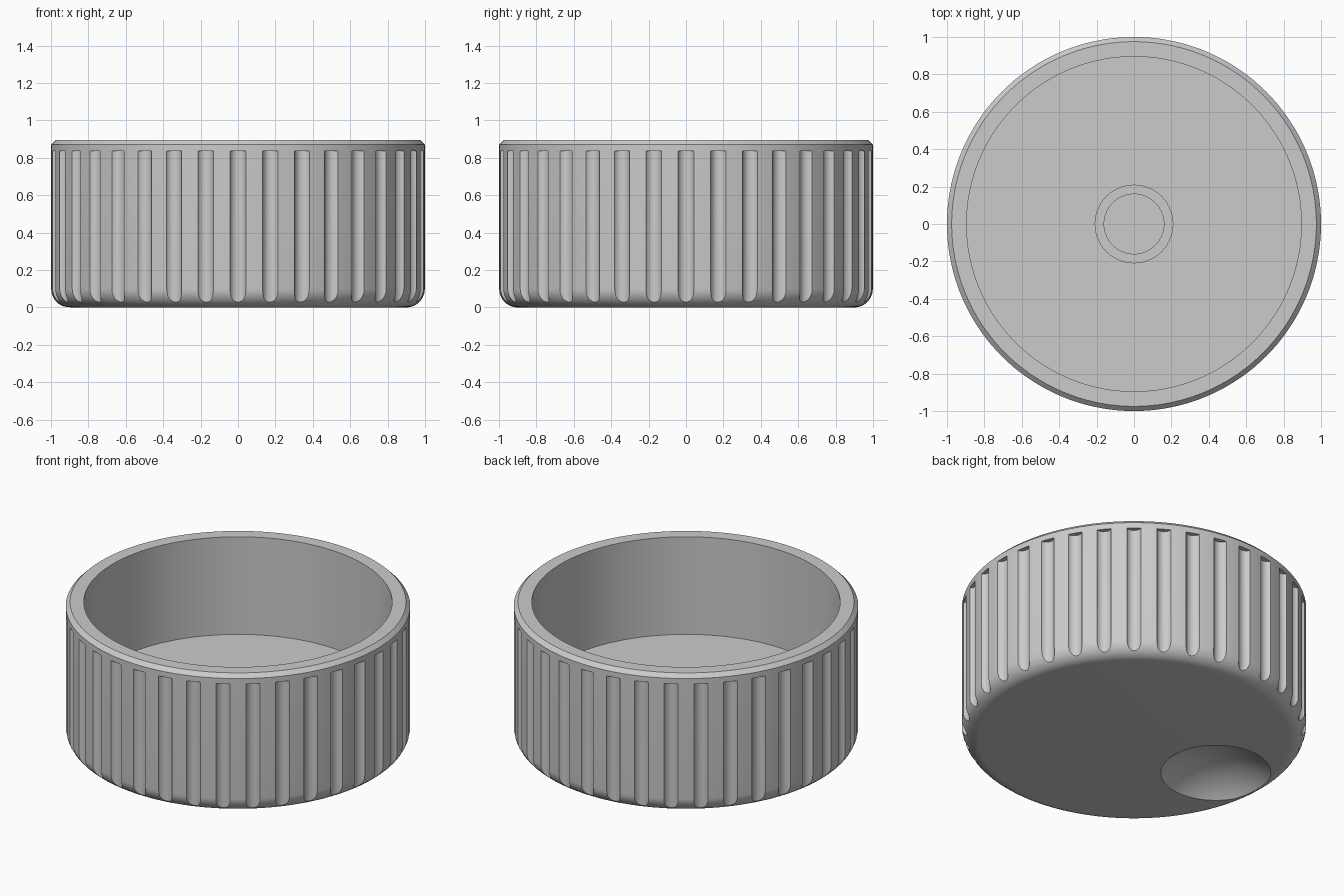
import bpy, bmesh, math
from mathutils import Matrix, Vector

cube = bpy.data.objects.get("Cube")
if cube:
    bpy.data.objects.remove(cube, do_unlink=True)

HEIGHT, FLOOR = 0.895, 0.27
INNER, FILLET, CHAMFER = 0.895, 0.1, 0.025
GROOVES = 36


def make_object(name, bm):
    bmesh.ops.recalc_face_normals(bm, faces=bm.faces)
    mesh = bpy.data.meshes.new(name)
    bm.to_mesh(mesh)
    bm.free()
    obj = bpy.data.objects.new(name, mesh)
    bpy.context.collection.objects.link(obj)
    return obj


def lathe(name, profile, steps):
    bm = bmesh.new()
    verts = [bm.verts.new((r, 0, z)) for r, z in profile]
    edges = [bm.edges.new(pair) for pair in zip(verts, verts[1:])]
    bmesh.ops.spin(bm, geom=verts + edges, cent=(0, 0, 0), axis=(0, 0, 1),
                   angle=math.tau, steps=steps, use_duplicate=False)
    bmesh.ops.remove_doubles(bm, verts=bm.verts, dist=1e-5)
    return make_object(name, bm)


def cut(obj, cutter):
    mod = obj.modifiers.new(cutter.name, 'BOOLEAN')
    mod.operation, mod.solver, mod.object = 'DIFFERENCE', 'EXACT', cutter
    bpy.ops.object.select_all(action='DESELECT')
    bpy.context.view_layer.objects.active = obj
    obj.select_set(True)
    bpy.ops.object.modifier_apply(modifier=mod.name)
    bpy.data.objects.remove(cutter, do_unlink=True)


# Hollow knob: rounded outer edge, chamfered rim, inner floor and shaft socket
corner = [(1 - FILLET + FILLET * math.sin(a), FILLET - FILLET * math.cos(a))
          for a in (math.pi / 2 * i / 10 for i in range(11))]
rim = [(1, HEIGHT - CHAMFER), (1 - CHAMFER, HEIGHT), (INNER, HEIGHT), (INNER, FLOOR)]
socket = [(0.21, FLOOR), (0.21, FLOOR + 0.1), (0.16, FLOOR + 0.1), (0.16, FLOOR), (0, FLOOR)]
knob = lathe("knob_body", [(0, 0)] + corner + rim + socket, 144)

# Vertical grip grooves running out through the rounded edge
bm = bmesh.new()
top, bottom = 0.835, -0.1
for i in range(GROOVES):
    place = Matrix.Rotation(math.tau * i / GROOVES, 4, 'Z') @ Matrix.Translation(
        (1.015, 0, (top + bottom) / 2))
    bmesh.ops.create_cone(bm, cap_ends=True, segments=32, radius1=0.045, radius2=0.045,
                          depth=top - bottom, matrix=place)
cut(knob, make_object("groove_cutter", bm))

# Shallow round finger dimple in the closed face
radius, rim_radius = 0.5, 0.32
drop = math.sqrt(radius ** 2 - rim_radius ** 2)
bm = bmesh.new()
bmesh.ops.create_uvsphere(bm, u_segments=64, v_segments=48, radius=radius,
                          matrix=Matrix.Translation(Vector((-0.62, 0, -drop))))
cut(knob, make_object("dimple_cutter", bm))

# Plain grey finish
grey = bpy.data.materials.new("plain_grey")
grey.use_nodes = True
colour = (0.6, 0.6, 0.6, 1)
grey.diffuse_color = colour
grey.node_tree.nodes["Principled BSDF"].inputs["Base Color"].default_value = colour
knob.data.materials.clear()
knob.data.materials.append(grey)
for face in knob.data.polygons:
    face.material_index = 0
bpy.ops.object.shade_smooth_by_angle(angle=math.radians(30))
